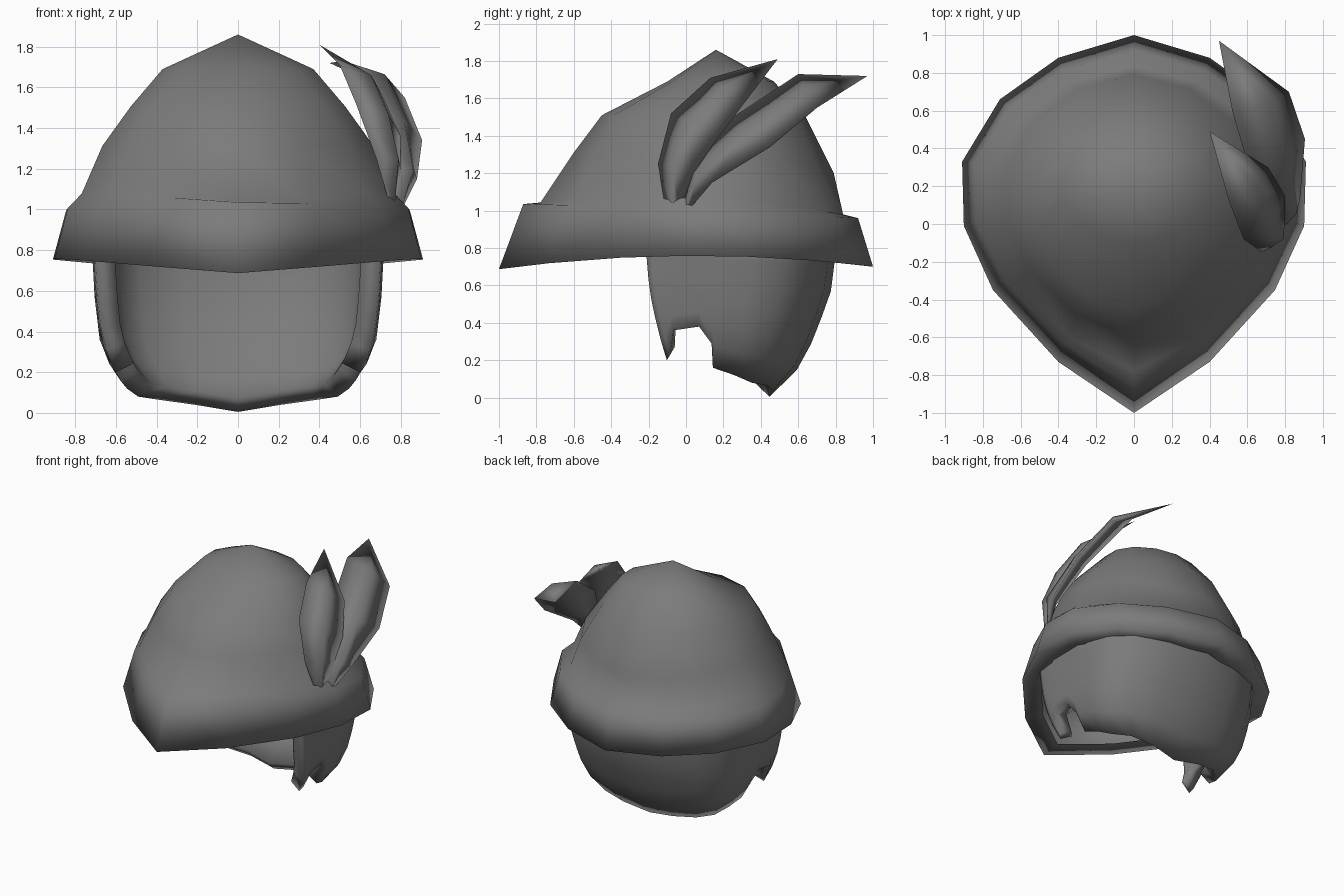
import bpy, math

cube = bpy.data.objects.get("Cube")
if cube:
    bpy.data.objects.remove(cube)

grey = bpy.data.materials.new("dark_grey")
grey.use_nodes = True
colour = (0.2, 0.2, 0.2, 1)
grey.diffuse_color = colour
grey.node_tree.nodes["Principled BSDF"].inputs["Base Color"].default_value = colour


def lerp(a, b, t):
    return a + (b - a) * t


def loft(name, rows, closed=False, tip=None, thickness=0):
    """Skin rows of points, optionally ending in a single tip point."""
    n = len(rows[0])
    verts = [p for row in rows for p in row]
    cols = n if closed else n - 1
    faces = [(i * n + j, (i + 1) * n + j, (i + 1) * n + (j + 1) % n, i * n + (j + 1) % n)
             for i in range(len(rows) - 1) for j in range(cols)]
    if tip:
        verts.append(tip)
        last = (len(rows) - 1) * n
        faces += [(last + j, len(verts) - 1, last + (j + 1) % n) for j in range(cols)]
    mesh = bpy.data.meshes.new(name)
    mesh.from_pydata(verts, [], faces)
    mesh.materials.append(grey)
    mesh.shade_smooth()
    obj = bpy.data.objects.new(name, mesh)
    bpy.context.collection.objects.link(obj)
    if thickness:
        mod = obj.modifiers.new("thickness", "SOLIDIFY")
        mod.thickness = thickness
        mod.offset = -1


# Pointed plan of the hat, from the back round to the front
half = [(0, 1), (.44, .88), (.78, .66), (1, .33), (.99, -.01), (.82, -.35), (.44, -.73), (0, -1)]
plan = half + [(-x, y) for x, y in half[-2:0:-1]]


def ring(width, front, back, bump=0, roundness=0):
    """Plan outline fitted between a front and a back (y, z) point."""
    pts = []
    for i, (px, py) in enumerate(plan):
        a = math.tau * i / len(plan)
        x = lerp(px, math.sin(a), roundness)
        y = lerp(py, math.cos(a), roundness)
        t = (y + 1) / 2
        pts.append((x * width, lerp(front[0], back[0], t),
                    lerp(front[1], back[1], t) + bump * (1 - y * y)))
    return pts


# Hat: brim underside, flared brim wall, soft ledge, then the domed crown
loft("hat", [
    ring(.74, (-.85, .71), (.82, .72), .05),
    ring(.91, (-1, .687), (1, .70), .065),
    ring(.845, (-.87, 1.035), (.92, .96), .01),
    ring(.78, (-.78, 1.04), (.84, .98), .065, .3),
    ring(.68, (-.60, 1.31), (.79, 1.20), .05, .6),
    ring(.54, (-.45, 1.51), (.64, 1.50), 0, .9),
    ring(.38, (-.10, 1.69), (.47, 1.69), 0, 1)],
    closed=True, tip=(0, .16, 1.86))

# Neck and cheek guard: half width and back depth by height
sections = [(.85, .72, .81), (.57, .705, .775), (.36, .68, .70),
            (.21, .62, .635), (.10, .53, .56), (0, .49, .44)]


def section(z):
    for (z1, a1, b1), (z2, a2, b2) in zip(sections, sections[1:]):
        if z >= z2:
            t = (z1 - z) / (z1 - z2)
            return lerp(a1, a2, t), lerp(b1, b2, t)


# Each column: width share, depth share, height of the lower edge
columns = [(.98, -.35, .20), (.99, -.31, .23), (1, -.18, .36), (1, .03, .38), (1, .14, .29),
           (1, .17, .16), (1, .40, .12), (.94, .62, .08), (.76, .82, .065),
           (.42, .95, .04), (0, 1, .005)]
columns += [(-x, y, z) for x, y, z in columns[-2::-1]]
centre = .05
levels = 6
guard = []
for i in range(levels + 1):
    row = []
    for fx, fy, low in columns:
        z = lerp(.85, low, i / levels)
        a, b = section(z)
        # The cheek's front edge leans back towards its point
        lean = .05 * (i / levels) ** 2 if fy < -.2 else 0
        row.append((a * fx, centre + lean + (b - centre) * fy, z))
    guard.append(row)
loft("neck_and_cheek_guard", guard, thickness=.1)


# Feathers: lower and upper edge points joined by an outer and an inner rib
def feather(name, pairs, tip):
    rows = []
    for k, (lo, up) in enumerate(pairs):
        mid = [(p + q) / 2 for p, q in zip(lo, up)]
        outer, inner = [(mid[0] + d, mid[1] - d / 2, mid[2] + d / 2)
                        for d in ((.05, -.01) if k else (.01, -.01))]
        rows.append([lo, outer, up, inner])
    loft(name, rows, closed=True, tip=tip)


feather("front_feather", [
    ((.77, -.03, 1.01), (.75, -.11, 1.01)),
    ((.80, .04, 1.20), (.68, -.15, 1.25)),
    ((.80, .15, 1.36), (.58, -.08, 1.52)),
    ((.71, .30, 1.56), (.50, .13, 1.71))], (.40, .49, 1.81))
feather("rear_feather", [
    ((.81, .02, 1.01), (.78, -.02, 1.01)),
    ((.88, .14, 1.15), (.74, .02, 1.20)),
    ((.905, .45, 1.34), (.63, .22, 1.48)),
    ((.82, .70, 1.55), (.52, .60, 1.73))], (.45, .97, 1.72))
